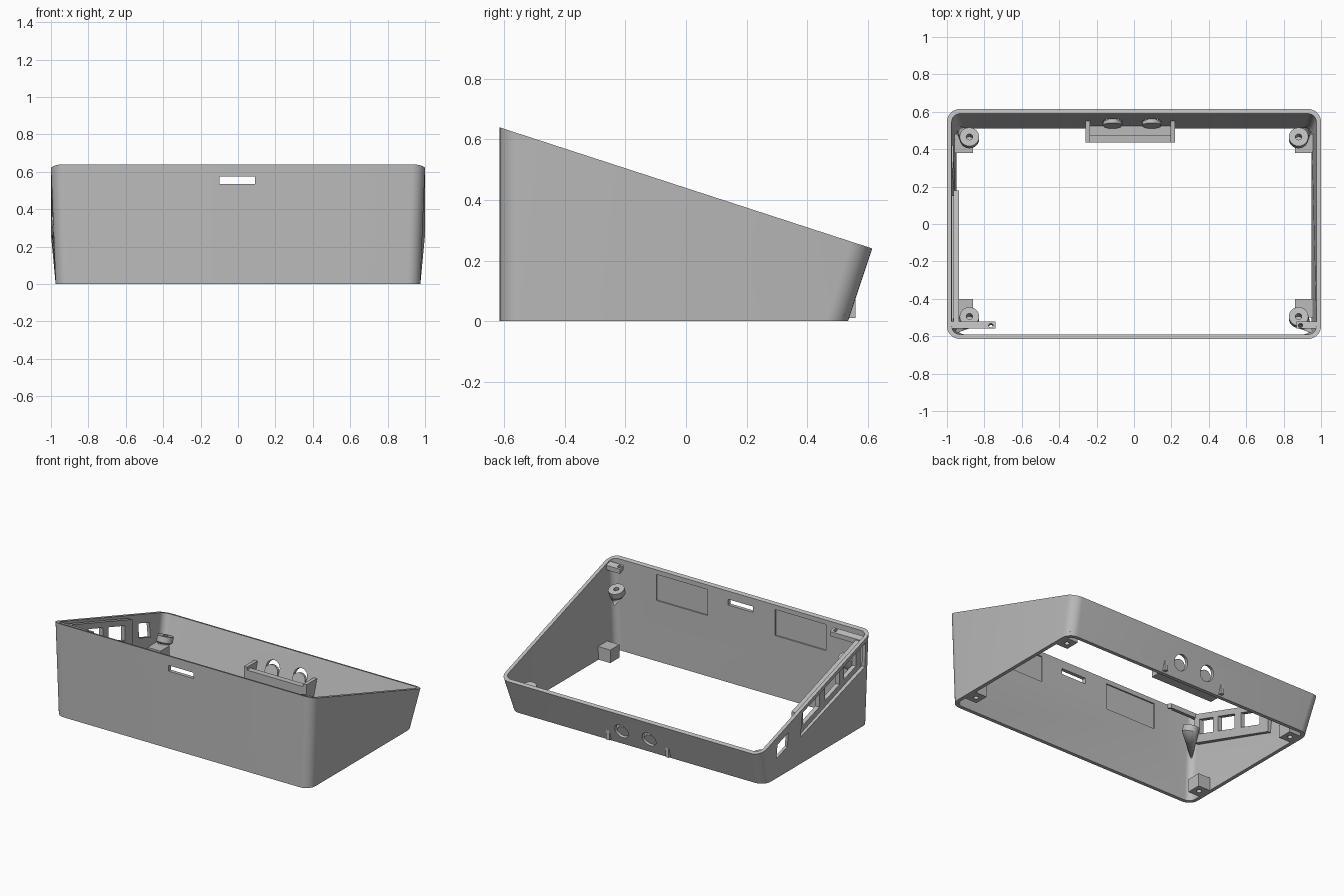
import bpy, bmesh, math
from mathutils import Vector, Matrix

if "Cube" in bpy.data.objects:
    bpy.data.objects.remove(bpy.data.objects["Cube"])

grey = bpy.data.materials.new("light_grey")
grey.diffuse_color = (0.5, 0.5, 0.5, 1)
grey.use_nodes = True
grey.node_tree.nodes["Principled BSDF"].inputs["Base Color"].default_value = grey.diffuse_color
TILT = math.atan(0.325)


def rim(y):
    """Height of the sloping rim plane."""
    return 0.44 - 0.325 * y


def make(name, bm):
    bmesh.ops.recalc_face_normals(bm, faces=bm.faces)
    me = bpy.data.meshes.new(name)
    bm.to_mesh(me)
    bm.free()
    me.materials.append(grey)
    ob = bpy.data.objects.new(name, me)
    bpy.context.collection.objects.link(ob)
    return ob


def prism(name, yz, x0, x1):
    """Side profile extruded along x."""
    bm = bmesh.new()
    f = bm.faces.new([bm.verts.new((x0, y, z)) for y, z in yz])
    g = bmesh.ops.extrude_face_region(bm, geom=[f])["geom"]
    bmesh.ops.translate(bm, vec=(x1 - x0, 0, 0),
                        verts=[v for v in g if isinstance(v, bmesh.types.BMVert)])
    return make(name, bm)


def box(name, x0, x1, y0, y1, z0, z1):
    return prism(name, [(y0, z0), (y1, z0), (y1, z1), (y0, z1)], x0, x1)


def sloped(name, x0, x1, y0, y1, low, high):
    """Block running parallel to the rim, low and high measured below it."""
    return prism(name, [(y0, rim(y0) - low), (y1, rim(y1) - low),
                        (y1, rim(y1) - high), (y0, rim(y0) - high)], x0, x1)


def rod(name, centre, radius, depth, angle, n=32):
    bm = bmesh.new()
    m = Matrix.Translation(centre) @ Matrix.Rotation(angle, 4, "X")
    bmesh.ops.create_cone(bm, cap_ends=True, segments=n, radius1=radius,
                          radius2=radius, depth=depth, matrix=m)
    return make(name, bm)


def cut(ob, cutter):
    cutter.hide_render = True
    m = ob.modifiers.new("cut", "BOOLEAN")
    m.operation, m.solver, m.object = "DIFFERENCE", "EXACT", cutter
    bpy.context.view_layer.objects.active = ob
    bpy.ops.object.modifier_apply(modifier=m.name)
    bpy.data.objects.remove(cutter, do_unlink=True)


def outline(hx, y0, y1, r, n=8):
    """Rounded rectangle in plan."""
    pts = []
    for i, (cx, cy) in enumerate([(hx - r, y1 - r), (r - hx, y1 - r),
                                  (r - hx, y0 + r), (hx - r, y0 + r)]):
        for k in range(n + 1):
            a = math.pi / 2 * (i + k / n)
            pts.append((cx + r * math.cos(a), cy + r * math.sin(a)))
    return pts


# Sloping wall ring: outer bottom, outer rim, inner rim, inner bottom
T = 0.025
bm = bmesh.new()
rings = []
for hx, y0, y1, r, top in [(0.975, -0.615, 0.535, 0.07, False), (1, -0.615, 0.615, 0.07, True),
                           (1 - T, T - 0.615, 0.615 - T, 0.045, True),
                           (0.975 - T, T - 0.615, 0.535 - T, 0.045, False)]:
    rings.append([bm.verts.new((x, y, rim(y) if top else 0)) for x, y in outline(hx, y0, y1, r)])
for a, b in zip(rings, rings[1:] + rings[:1]):
    for i in range(len(a)):
        j = (i + 1) % len(a)
        bm.faces.new((a[i], a[j], b[j], b[i]))
shell = make("case_wall", bm)

# Front slot and the two shallow recesses inside the front wall
cut(shell, box("cutter", -0.1, 0.09, -0.7, -0.5, 0.535, 0.575))
for x0, x1 in [(0.25, 0.64), (-0.66, -0.27)]:
    cut(shell, box("cutter", x0, x1, -0.599, -0.55, 0.42, 0.6))
# Round holes in the back wall
for x in (-0.115, 0.095):
    cut(shell, rod("cutter", (x, 0.56, 0.105), 0.052, 0.14, math.pi / 2 - TILT))
# Side port and long side opening in the left wall
cut(shell, sloped("cutter", -1.1, -0.9, 0.3, 0.42, 0.16, 0.06))
cut(shell, sloped("cutter", -1.1, -0.9, -0.54, 0.15, 0.2, 0.03))

# Recessed port plate with three windows
plate = sloped("port_plate", -0.965, -0.935, -0.53, 0.18, 0.22, 0.015)
for y0, y1 in [(-0.48, -0.35), (-0.3, -0.14), (-0.08, 0.1)]:
    cut(plate, sloped("cutter", -1.1, -0.9, y0, y1, 0.16, 0.055))

# Button holder behind the back wall
box("holder_front", -0.26, 0.22, 0.435, 0.475, 0.01, 0.105)
box("holder_shelf", -0.26, 0.22, 0.475, 0.53, 0.01, 0.045)
for x in (-0.26, 0.195):
    box("holder_end", x, x + 0.025, 0.435, 0.56, 0.01, 0.125)
for x in (-0.115, 0.095):
    rod("button_disc", (x, 0.535, 0.085), 0.05, 0.02, math.pi / 2 - TILT)

# Screw lugs with pointed gussets, and base blocks in each corner
for s in (-1, 1):
    for y, wall_y, apex_z in [(-0.5, -0.585, 0.3), (0.46, 0.525, 0.02)]:
        c = Vector((s * 0.88, y, rim(y) - 0.15))
        rot = Matrix.Rotation(-TILT, 3, "X")
        drill = rot @ Vector((0, 0, 1))
        bm = bmesh.new()
        for h in (-0.02, 0.02):
            for k in range(24):
                a = k * math.tau / 24
                bm.verts.new(c + rot @ Vector((0.052 * math.cos(a), 0.052 * math.sin(a), h)))
        bm.verts.new((s * 0.957, wall_y, apex_z))
        bmesh.ops.convex_hull(bm, input=bm.verts)
        lug = make("screw_lug", bm)
        cut(lug, rod("cutter", c + drill * 0.02, 0.017, 0.1, -TILT, 16))
    for y0 in (-0.5, 0.38):
        block = box("base_block", min(s * 0.86, s * 0.965), max(s * 0.86, s * 0.965),
                    y0, y0 + 0.1, 0, 0.09)
        cut(block, rod("cutter", (s * 0.905, y0 + 0.05, 0), 0.017, 0.12, 0, 16))

# Thin tabs just under the front rim
for x0, x1, hole in [(-0.98, -0.74, -0.765), (0.87, 0.98, 0.89)]:
    tab = sloped("rim_tab", x0, x1, -0.56, -0.52, 0.04, 0.008)
    cut(tab, rod("cutter", (hole, -0.54, rim(-0.54)), 0.012, 0.2, -TILT, 16))

# Smooth rounded corners, keep edges crisp
for ob in bpy.context.collection.objects:
    bpy.ops.object.select_all(action="DESELECT")
    ob.select_set(True)
    bpy.context.view_layer.objects.active = ob
    bpy.ops.object.shade_smooth_by_angle(angle=math.radians(30))
